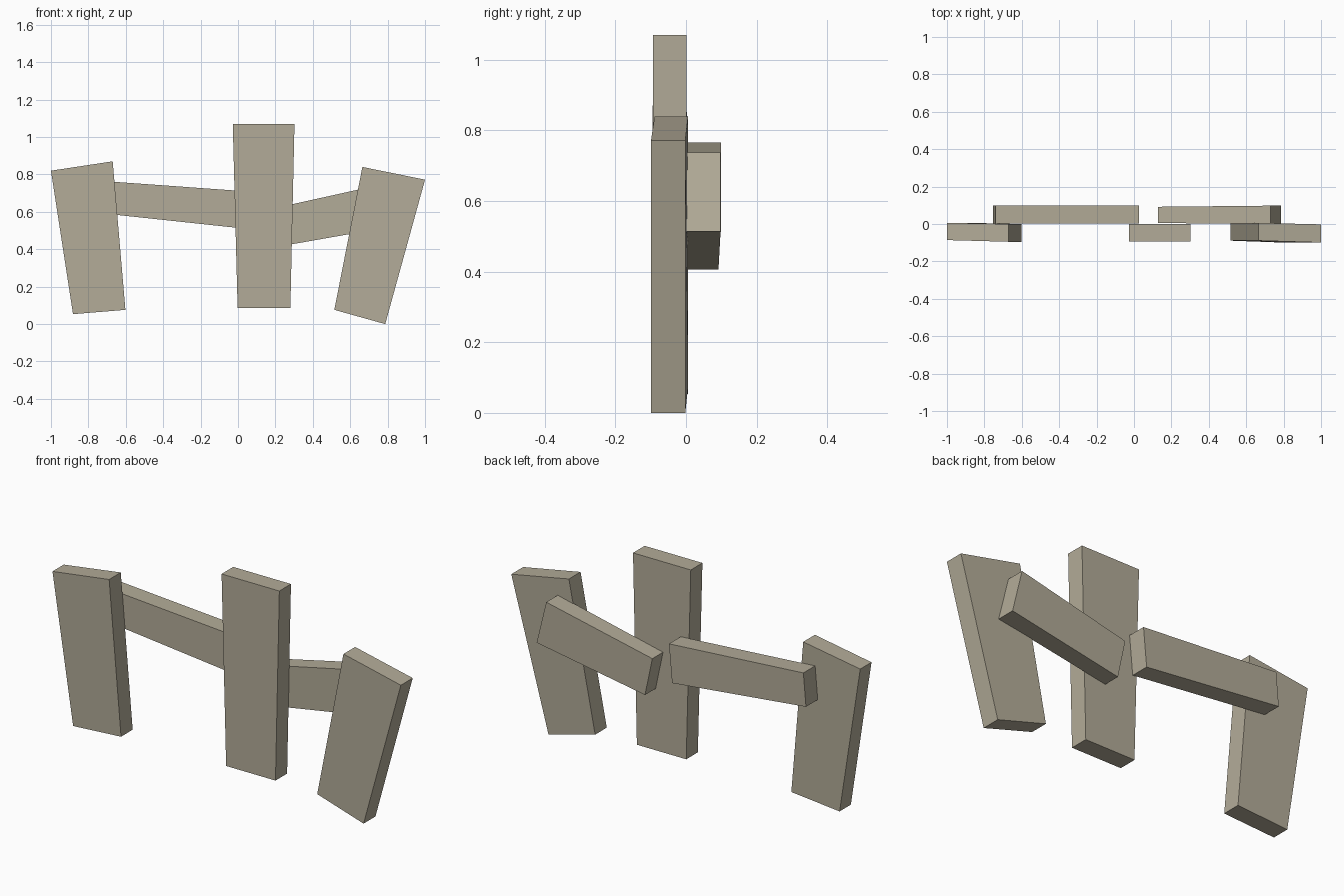
import bpy, bmesh

if "Cube" in bpy.data.objects:
    bpy.data.objects.remove(bpy.data.objects["Cube"])

wood = bpy.data.materials.new("weathered wood")
wood.diffuse_color = (0.45, 0.41, 0.315, 1)
wood.use_nodes = True
wood.node_tree.nodes["Principled BSDF"].inputs["Base Color"].default_value = wood.diffuse_color


def board(name, outline, left_y, right_y):
    """Plank from a front outline (top left, top right, bottom right, bottom left)
    and its (front, back) depth at the left and right edges."""
    bm = bmesh.new()
    depth = (left_y, right_y, right_y, left_y)
    front = [bm.verts.new((x, d[0], z)) for (x, z), d in zip(outline, depth)]
    back = [bm.verts.new((x, d[1], z)) for (x, z), d in zip(outline, depth)]
    bm.faces.new(front)
    bm.faces.new(back[::-1])
    for i in range(4):
        j = (i + 1) % 4
        bm.faces.new((front[i], back[i], back[j], front[j]))
    bmesh.ops.recalc_face_normals(bm, faces=bm.faces)
    mesh = bpy.data.meshes.new(name)
    bm.to_mesh(mesh)
    bm.free()
    mesh.materials.append(wood)
    bpy.context.collection.objects.link(bpy.data.objects.new(name, mesh))


# Upright pickets, wider at the top
board("left_picket", [(-1.0, 0.82), (-0.67, 0.87), (-0.602, 0.076), (-0.882, 0.053)],
      (-0.086, 0.006), (-0.095, 0.0))
board("middle_picket", [(-0.028, 1.07), (0.302, 1.07), (0.28, 0.085), (-0.002, 0.085)],
      (-0.094, 0.001), (-0.094, 0.001))
board("right_picket", [(0.665, 0.84), (1.0, 0.772), (0.787, 0.0), (0.515, 0.076)],
      (-0.089, 0.006), (-0.099, -0.002))

# Crooked rails behind the pickets
board("left_rail", [(-0.74, 0.766), (0.028, 0.711), (0.01, 0.513), (-0.755, 0.595)],
      (0.003, 0.099), (0.003, 0.099))
board("right_rail", [(0.128, 0.605), (0.73, 0.738), (0.785, 0.514), (0.17, 0.406)],
      (0.005, 0.092), (0.001, 0.098))
